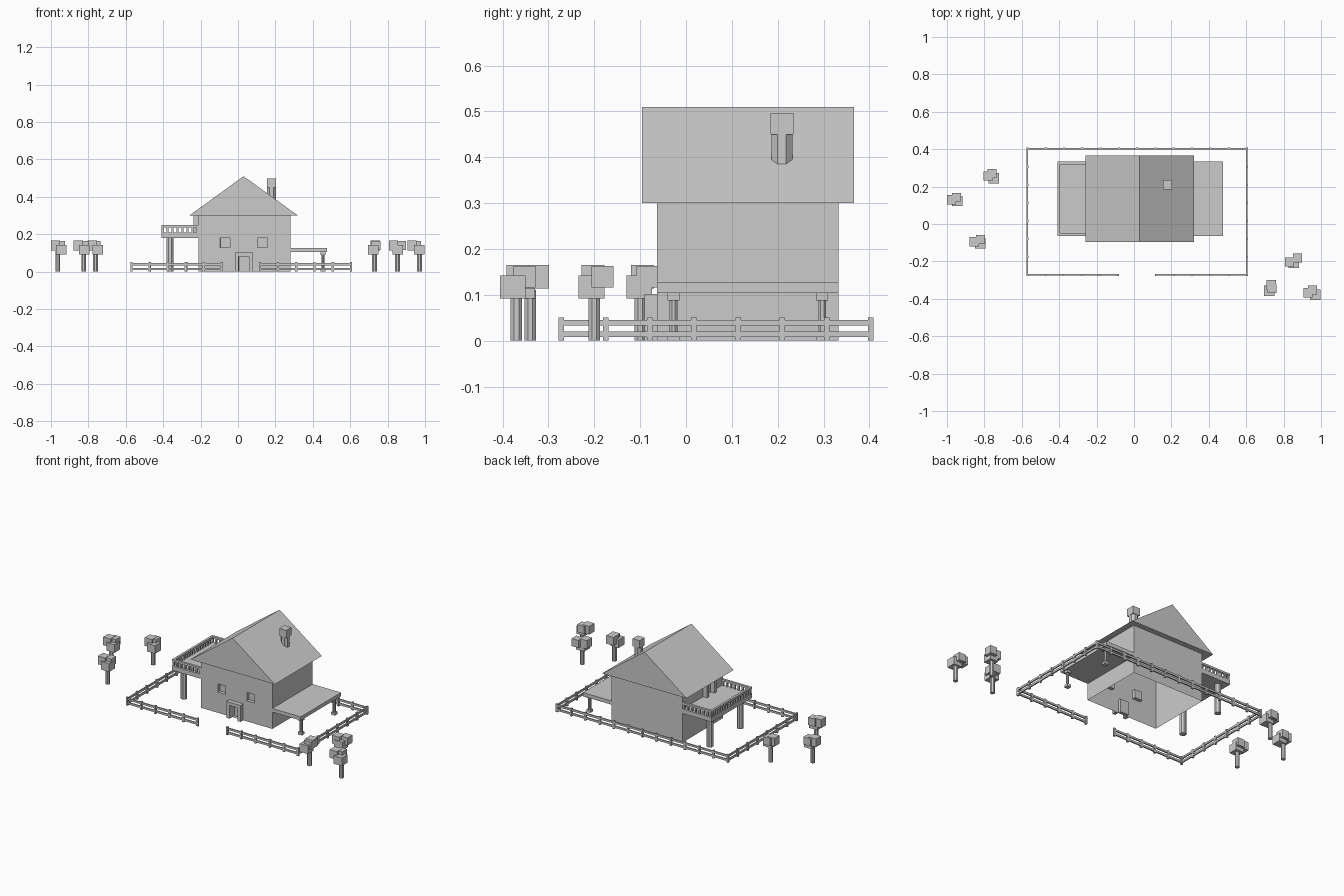
import bpy, bmesh, math
from mathutils import Matrix, Vector

if "Cube" in bpy.data.objects:
    bpy.data.objects.remove(bpy.data.objects["Cube"])


def finish(name, bm):
    me = bpy.data.meshes.new(name)
    bm.to_mesh(me)
    bm.free()
    ob = bpy.data.objects.new(name, me)
    bpy.context.collection.objects.link(ob)
    return ob


def add_box(bm, x0, x1, y0, y1, z0, z1):
    m = Matrix.Translation(((x0 + x1) / 2, (y0 + y1) / 2, (z0 + z1) / 2))
    bmesh.ops.create_cube(bm, size=1, matrix=m @ Matrix.Diagonal((x1 - x0, y1 - y0, z1 - z0, 1)))


def add_post(bm, x, y, z0, z1, flats):
    # octagonal prism, sized across its flats
    r = flats / 2 / math.cos(math.pi / 8)
    m = Matrix.Translation((x, y, (z0 + z1) / 2)) @ Matrix.Rotation(math.pi / 8, 4, 'Z')
    bmesh.ops.create_cone(bm, cap_ends=True, segments=8, radius1=r, radius2=r, depth=z1 - z0, matrix=m)


X0, X1, Y0, Y1, H = -0.21, 0.28, -0.063, 0.333, 0.30

# House walls: open shell, front wall gridded so windows and door can be recessed
bm = bmesh.new()
xs = [X0, -0.095, -0.043, 0.004, 0.060, 0.105, 0.157, X1]
zs = [0, 0.082, 0.128, 0.18, H]
holes = []
for i in range(len(xs) - 1):
    for j in range(len(zs) - 1):
        a, b, c, d = xs[i], xs[i + 1], zs[j], zs[j + 1]
        f = bm.faces.new([bm.verts.new(p) for p in ((a, Y0, c), (b, Y0, c), (b, Y0, d), (a, Y0, d))])
        if (i, j) in ((1, 2), (5, 2), (3, 0)):
            holes.append(f)
for (ax, ay), (bx, by) in (((X1, Y0), (X1, Y1)), ((X1, Y1), (X0, Y1)), ((X0, Y1), (X0, Y0))):
    bm.faces.new([bm.verts.new(p) for p in ((ax, ay, 0), (bx, by, 0), (bx, by, H), (ax, ay, H))])
bm.normal_update()
bmesh.ops.inset_individual(bm, faces=holes, thickness=0.0005, depth=-0.02)
bmesh.ops.remove_doubles(bm, verts=bm.verts, dist=0.0001)
finish("house_walls", bm)

# Gable roof prism
bm = bmesh.new()
tri = [bm.verts.new((x, -0.096, z)) for x, z in ((-0.26, H), (0.32, H), (0.03, 0.51))]
f = bm.faces.new(tri)
ext = bmesh.ops.extrude_face_region(bm, geom=[f], use_keep_orig=True)
bmesh.ops.translate(bm, vec=(0, 0.462, 0), verts=[v for v in ext["geom"] if isinstance(v, bmesh.types.BMVert)])
bmesh.ops.recalc_face_normals(bm, faces=bm.faces)
finish("roof", bm)

# Chimney: octagonal stack with square cap
bm = bmesh.new()
add_post(bm, 0.179, 0.209, 0.37, 0.45, 0.046)
add_box(bm, 0.155, 0.203, 0.184, 0.234, 0.45, 0.497)
finish("chimney", bm)

# Front door surround
bm = bmesh.new()
add_box(bm, -0.016, 0.004, -0.09, Y0, 0, 0.102)
add_box(bm, 0.060, 0.080, -0.09, Y0, 0, 0.102)
add_box(bm, 0.004, 0.060, -0.09, Y0, 0.082, 0.102)
finish("front_door_frame", bm)

# Balcony door surround on the left wall
bm = bmesh.new()
add_box(bm, -0.237, X0, 0.037, 0.057, 0.208, H)
add_box(bm, -0.237, X0, 0.113, 0.133, 0.208, H)
add_box(bm, -0.237, X0, 0.057, 0.113, 0.282, H)
finish("balcony_door_frame", bm)

# Balcony slab and its columns
BX = -0.41
bm = bmesh.new()
add_box(bm, BX, X0, Y0, Y1, 0.18, 0.208)
finish("balcony_floor", bm)
bm = bmesh.new()
for y in (-0.014, 0.284):
    add_post(bm, -0.363, y, 0, 0.18, 0.036)
finish("balcony_columns", bm)

# Balcony railing on three sides
bm = bmesh.new()
t = 0.014
add_box(bm, BX, BX + t, Y0, Y1, 0.236, 0.248)
for y in (Y0, Y1 - t):
    add_box(bm, BX + t, X0, y, y + t, 0.236, 0.248)
    for i in range(8):
        x = BX + 0.007 + i * 0.0265
        add_box(bm, x - 0.005, x + 0.005, y + 0.002, y + t - 0.002, 0.208, 0.236)
for i in range(1, 15):
    y = Y0 + 0.007 + i * (Y1 - Y0 - t) / 15
    add_box(bm, BX + 0.002, BX + t - 0.002, y - 0.005, y + 0.005, 0.208, 0.236)
finish("balcony_railing", bm)

# Carport slab and posts
bm = bmesh.new()
add_box(bm, X1, 0.475, Y0, Y1, 0.104, 0.127)
finish("carport_roof", bm)
bm = bmesh.new()
for y in (-0.027, 0.297):
    add_post(bm, 0.454, y, 0.0, 0.09, 0.017)
    for z in (0, 0.088):
        add_box(bm, 0.441, 0.467, y - 0.013, y + 0.013, z, z + 0.016)
finish("carport_posts", bm)

# Fence: runs of posts with two rails, gap in front of the door
runs = [((-0.57, -0.272), (-0.087, -0.272), 5), ((0.117, -0.272), (0.604, -0.272), 5),
        ((0.604, -0.272), (0.604, 0.403), 7), ((0.604, 0.403), (-0.57, 0.403), 12),
        ((-0.57, 0.403), (-0.57, -0.272), 7)]
bm = bmesh.new()
for a, b, n in runs:
    a, b = Vector(a), Vector(b)
    for i in range(n + 1):
        p = a.lerp(b, i / n)
        add_box(bm, p.x - 0.006, p.x + 0.006, p.y - 0.006, p.y + 0.006, 0, 0.05)
    lo = (min(a.x, b.x), min(a.y, b.y))
    hi = (max(a.x, b.x), max(a.y, b.y))
    for z in (0.008, 0.033):
        add_box(bm, lo[0] - 0.004, hi[0] + 0.004, lo[1] - 0.004, hi[1] + 0.004, z, z + 0.012)
finish("fence", bm)

# Trees: trunk, then one low and two high foliage blocks (offsets from the trunk)
trees = [
    ((-0.762, 0.257), (0.013, -0.013), (-0.018, 0.0), (0.002, 0.013)),
    ((-0.963, 0.13), (0.019, -0.007), (-0.013, 0.0), (0.015, 0.013)),
    ((-0.825, -0.1), (0.002, -0.002), (-0.03, 0.005), (0.005, 0.016)),
    ((0.73, -0.34), (-0.008, -0.017), (0.003, 0.016), (0.007, -0.005)),
    ((0.853, -0.2), (0.0, -0.006), (-0.022, -0.003), (0.02, 0.018)),
    ((0.97, -0.37), (0.0, -0.008), (-0.04, 0.003), (-0.015, 0.018)),
]
for k, ((x, y), *blocks) in enumerate(trees):
    bm = bmesh.new()
    add_post(bm, x, y, 0, 0.11, 0.025)
    finish(f"tree_trunk_{k + 1}", bm)
    bm = bmesh.new()
    for (dx, dy), h, z0, z1 in zip(blocks, (0.028, 0.025, 0.024), (0.092, 0.114, 0.116), (0.142, 0.165, 0.163)):
        add_box(bm, x + dx - h, x + dx + h, y + dy - h, y + dy + h, z0, z1)
    finish(f"tree_foliage_{k + 1}", bm)
